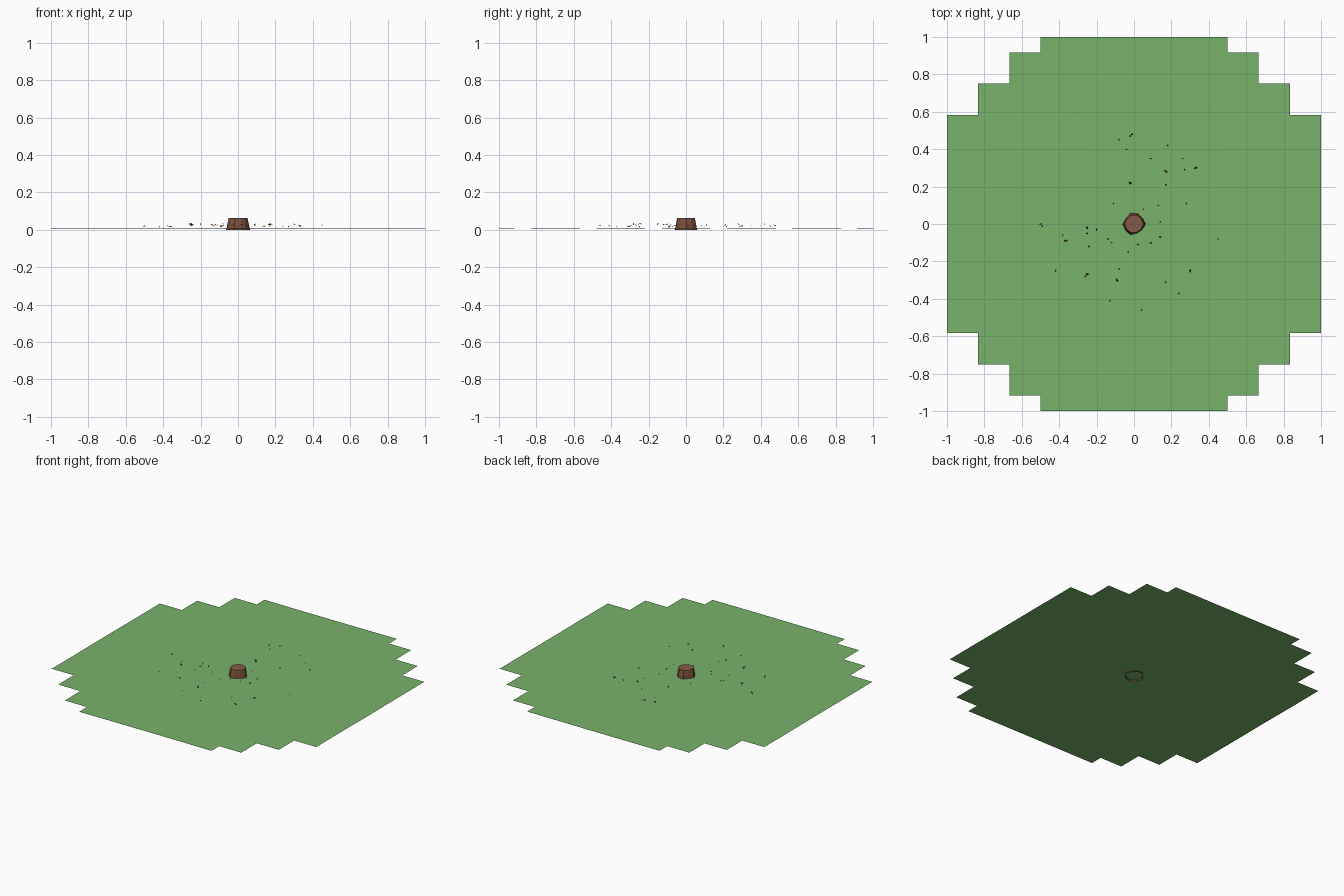
import bpy, bmesh, math, random
from mathutils import Vector, Euler

if "Cube" in bpy.data.objects:
    bpy.data.objects.remove(bpy.data.objects["Cube"])

random.seed(4)


def mat(name, col):
    m = bpy.data.materials.new(name)
    m.diffuse_color = (*col, 1)
    m.use_nodes = True
    m.node_tree.nodes["Principled BSDF"].inputs["Base Color"].default_value = m.diffuse_color
    return m


GREEN = mat("grass green", (0.19, 0.45, 0.145))
BARK = mat("bark brown", (0.20, 0.085, 0.05))
WOOD = mat("cut wood brown", (0.235, 0.105, 0.065))
RED = mat("leaf red", (0.35, 0.05, 0.02))
DARK = mat("leaf dark brown", (0.10, 0.03, 0.015))


def make(name, bm, mats):
    me = bpy.data.meshes.new(name)
    bm.to_mesh(me)
    bm.free()
    for m in mats:
        me.materials.append(m)
    ob = bpy.data.objects.new(name, me)
    bpy.context.collection.objects.link(ob)
    return ob


# Lawn: thin sheet of grid cells with a stepped outline
def inside(x, y):
    steps = ((1, 3.5), (5 / 6, 4.5), (4 / 6, 5.5), (0.5, 6))
    return any(abs(x) < sx and abs(y) < sy / 6 for sx, sy in steps)


bm = bmesh.new()
n = 24
grid = {}


def gv(i, j):
    if (i, j) not in grid:
        x, y = i / 12, j / 12
        z = 0.0085 + 0.0006 * math.sin(5 * x + 2 * y) * math.cos(9 * y)
        grid[i, j] = bm.verts.new((x, y, z))
    return grid[i, j]


for i in range(-12, 12):
    for j in range(-12, 12):
        if inside((i + 0.5) / 12, (j + 0.5) / 12):
            bm.faces.new([gv(i, j), gv(i + 1, j), gv(i + 1, j + 1), gv(i, j + 1)])
make("lawn", bm, [GREEN])

# Tree stump: irregular flared rings, open underneath, with a cut top
bm = bmesh.new()
flare = (0.066, 0.058, 0.063, 0.064, 0.054, 0.064, 0.060, 0.064, 0.054, 0.056)
rings = []
for z, s, r0 in ((0, 1.0, 0), (0.012, 0.93, 0), (0.03, 0.55, 0.022), (0.063, 0.3, 0.030)):
    ring = []
    for k, f in enumerate(flare):
        a = math.tau * k / len(flare)
        r = f * s + r0
        ring.append(bm.verts.new((r * math.cos(a), r * math.sin(a), z)))
    rings.append(ring)
for lo, hi in zip(rings, rings[1:]):
    for k in range(len(flare)):
        q = (k + 1) % len(flare)
        bm.faces.new([lo[k], lo[q], hi[q], hi[k]])
top = bm.faces.new(rings[-1])
top.material_index = 1
make("stump", bm, [BARK, WOOD])

# Fallen leaves: tiny tilted diamonds just above the lawn (x, y in hundredths)
big = [(-2, 22), (17, 28), (33, 30), (-25, -2), (-9, -30), (30, -25), (-25, -27), (-37, -9)]
red = [(-8, 45), (18, 42), (26, 35), (27, 29), (28, 11), (13, 10), (5, 8), (-11, 11), (-50, 0),
       (-38, -6), (-12, -10), (-3, -15), (2, -11), (9, -10), (14, -7), (-42, -25), (-13, -41),
       (4, -46), (14, 1)]
dark = [(-1, 48), (-2, 47), (-4, 40), (9, 35), (17, 21), (-49, -1), (-36, -9), (-25, -5),
        (-24, -12), (-20, -3), (-14, -8), (45, -8), (-8, -24), (-26, -28), (17, -31), (24, -37)]
bm = bmesh.new()
for pts, size, idx in ((big, 0.011, 1), (red, 0.007, 0), (dark, 0.007, 1)):
    for px, py in pts:
        tilt = Euler((random.uniform(-0.9, 0.9), random.uniform(-0.9, 0.9), random.uniform(0, 6.28)))
        c = Vector((px / 100, py / 100, random.uniform(0.016, 0.032)))
        vs = []
        for u, v, w in ((-1, 0, 0), (0, -0.6, 0.2), (1, 0, 0), (0, 0.6, 0.2)):
            p = Vector((u, v, w)) * size
            p.rotate(tilt)
            vs.append(bm.verts.new(c + p))
        bm.faces.new(vs).material_index = idx
make("fallen_leaves", bm, [RED, DARK])
